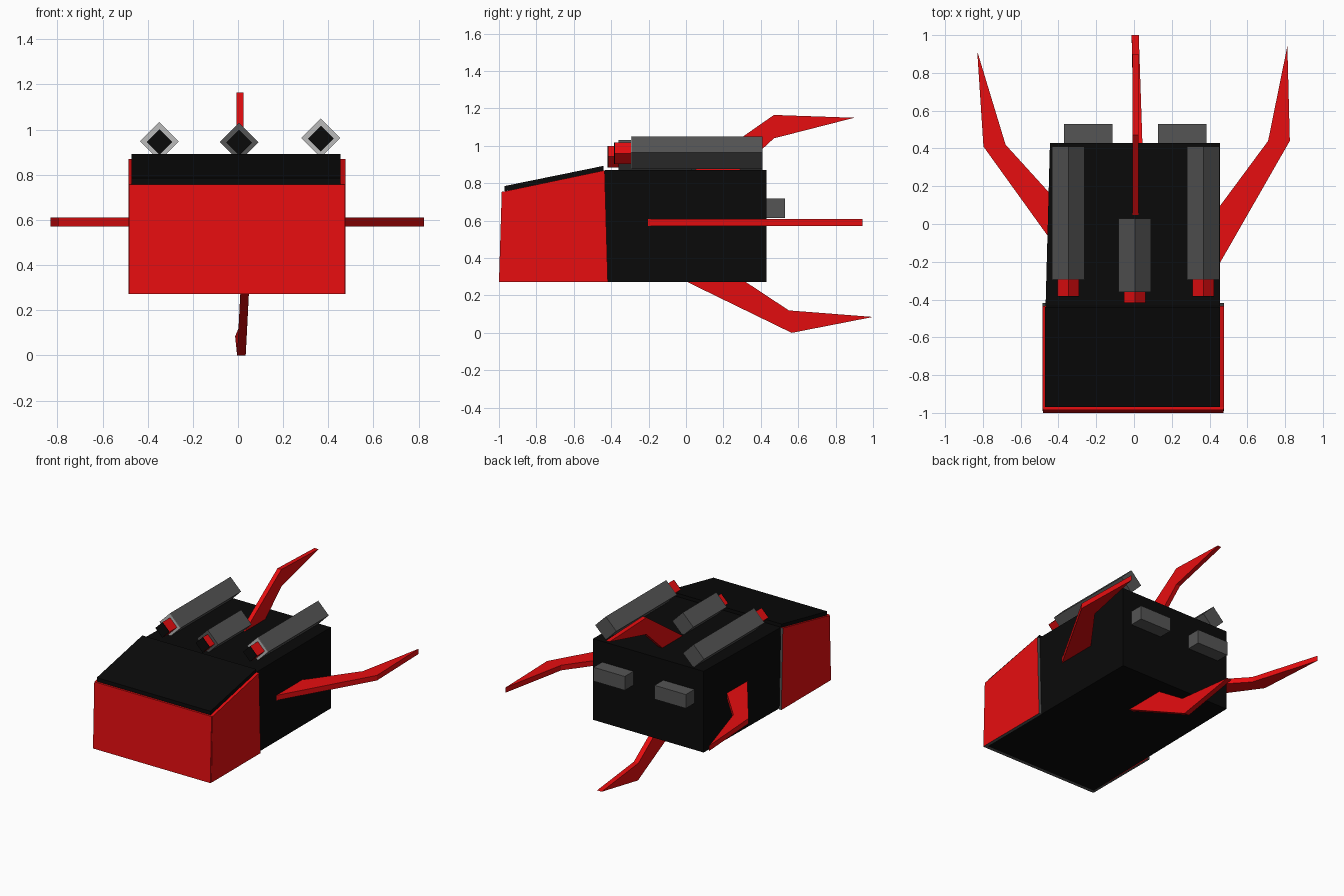
import bpy, bmesh
from mathutils import Vector

if "Cube" in bpy.data.objects:
    bpy.data.objects.remove(bpy.data.objects["Cube"])


def material(name, rgb):
    m = bpy.data.materials.new(name)
    m.diffuse_color = (*rgb, 1)
    m.use_nodes = True
    m.node_tree.nodes["Principled BSDF"].inputs["Base Color"].default_value = m.diffuse_color
    return m


RED = material("red", (0.8, 0.004, 0.005))
BLACK = material("black", (0.003, 0.003, 0.003))
GREY = material("dark_grey", (0.09, 0.09, 0.09))
RIM = material("mid_grey", (0.5, 0.5, 0.5))


def prism(name, pts, axis, lo, hi, mat=None, tweak=None):
    """Extrude a 2D profile along an axis (0=x, 1=y, 2=z) from lo to hi."""
    bm = bmesh.new()
    verts = []
    for p in pts:
        c = list(p)
        c.insert(axis, lo)
        verts.append(bm.verts.new(c))
    face = bm.faces.new(verts)
    out = bmesh.ops.extrude_face_region(bm, geom=[face])["geom"]
    shift = Vector((0, 0, 0))
    shift[axis] = hi - lo
    bmesh.ops.translate(bm, vec=shift,
                        verts=[g for g in out if isinstance(g, bmesh.types.BMVert)])
    if tweak:
        for v in bm.verts:
            tweak(v.co)
    bmesh.ops.recalc_face_normals(bm, faces=bm.faces)
    me = bpy.data.meshes.new(name)
    bm.to_mesh(me)
    bm.free()
    ob = bpy.data.objects.new(name, me)
    bpy.context.collection.objects.link(ob)
    if mat:
        me.materials.append(mat)
    return ob


def rect(a0, b0, a1, b1):
    return [(a0, b0), (a1, b0), (a1, b1), (a0, b1)]


def diamond(x, z, r):
    return [(x - r, z), (x, z - r), (x + r, z), (x, z + r)]


# main hull, narrowing slightly at the back left
def taper(co):
    if co.y > 0.4 and co.x < 0:
        co.x = -0.445


prism("hull", [(-0.975, 0.272), (-0.965, 0.757), (-0.43, 0.87),
               (0.43, 0.87), (0.43, 0.272)], 0, -0.468, 0.456, BLACK, taper)

# sloping lid over the nose
prism("nose_lid", [(-0.97, 0.757), (-0.44, 0.866), (-0.44, 0.893), (-0.97, 0.785)],
      0, -0.472, 0.455, BLACK)

# red cladding on the nose, with grey lower and rear edges
side = [(-0.99, 0.272), (-0.978, 0.755), (-0.435, 0.869), (-0.418, 0.272)]
panels = [
    prism("nose_panel_left", side, 0, -0.485, -0.467, RED),
    prism("nose_panel_right", side, 0, 0.455, 0.477, RED),
    prism("nose_panel_front", [(-1.0, 0.272), (-0.985, 0.757), (-0.965, 0.757),
                               (-0.975, 0.272)], 0, -0.482, 0.474, RED)]
for ob in panels:
    ob.data.materials.append(GREY)
    for f in ob.data.polygons:
        if f.normal.z < -0.5 or f.normal.y > 0.5:
            f.material_index = 1

# swept side fins
prism("right_fin", [(0.44, -0.232), (0.825, 0.44), (0.812, 0.943), (0.71, 0.44), (0.44, 0.075)],
      2, 0.572, 0.61, RED)
prism("left_fin", [(-0.43, -0.1), (-0.797, 0.41), (-0.83, 0.915), (-0.68, 0.42), (-0.43, 0.145)],
      2, 0.572, 0.61, RED)

# swept top and bottom fins
prism("top_fin", [(0.04, 0.865), (0.47, 1.165), (0.9, 1.15), (0.47, 1.04), (0.28, 0.865)],
      0, -0.007, 0.025, RED)


def lean(co):
    co.x += 0.05 * (co.z - 0.27) - 0.03 * max(0, co.y - 0.55)


prism("bottom_fin", [(-0.01, 0.28), (0.565, 0.0), (1.0, 0.085), (0.55, 0.12), (0.3, 0.285)],
      0, 0.01, 0.048, RED, lean)

# diamond-section guns: barrel, lighter end rim, red muzzle, black muzzle cap
for name, x, z, y0, y1, tip in (("left", -0.348, 0.948, -0.29, 0.41, -0.38),
                                ("middle", 0.005, 0.945, -0.36, 0.03, -0.415),
                                ("right", 0.367, 0.963, -0.29, 0.41, -0.38)):
    prism(name + "_barrel", diamond(x, z, 0.086), 1, y0, y1, GREY)
    if name != "middle":
        prism(name + "_barrel_rim", diamond(x, z, 0.086), 1, y0 - 0.004, y0, RIM)
    prism(name + "_muzzle", diamond(x, z - 0.003, 0.057), 1, tip, y0, RED)
    prism(name + "_muzzle_cap", diamond(x, z - 0.003, 0.057), 1, tip - 0.004, tip, BLACK)

# rear exhaust blocks
for name, x0, x1 in (("left", -0.37, -0.115), ("right", 0.128, 0.383)):
    prism(name + "_exhaust", rect(x0, 0.42, x1, 0.53), 2, 0.615, 0.717, GREY)
